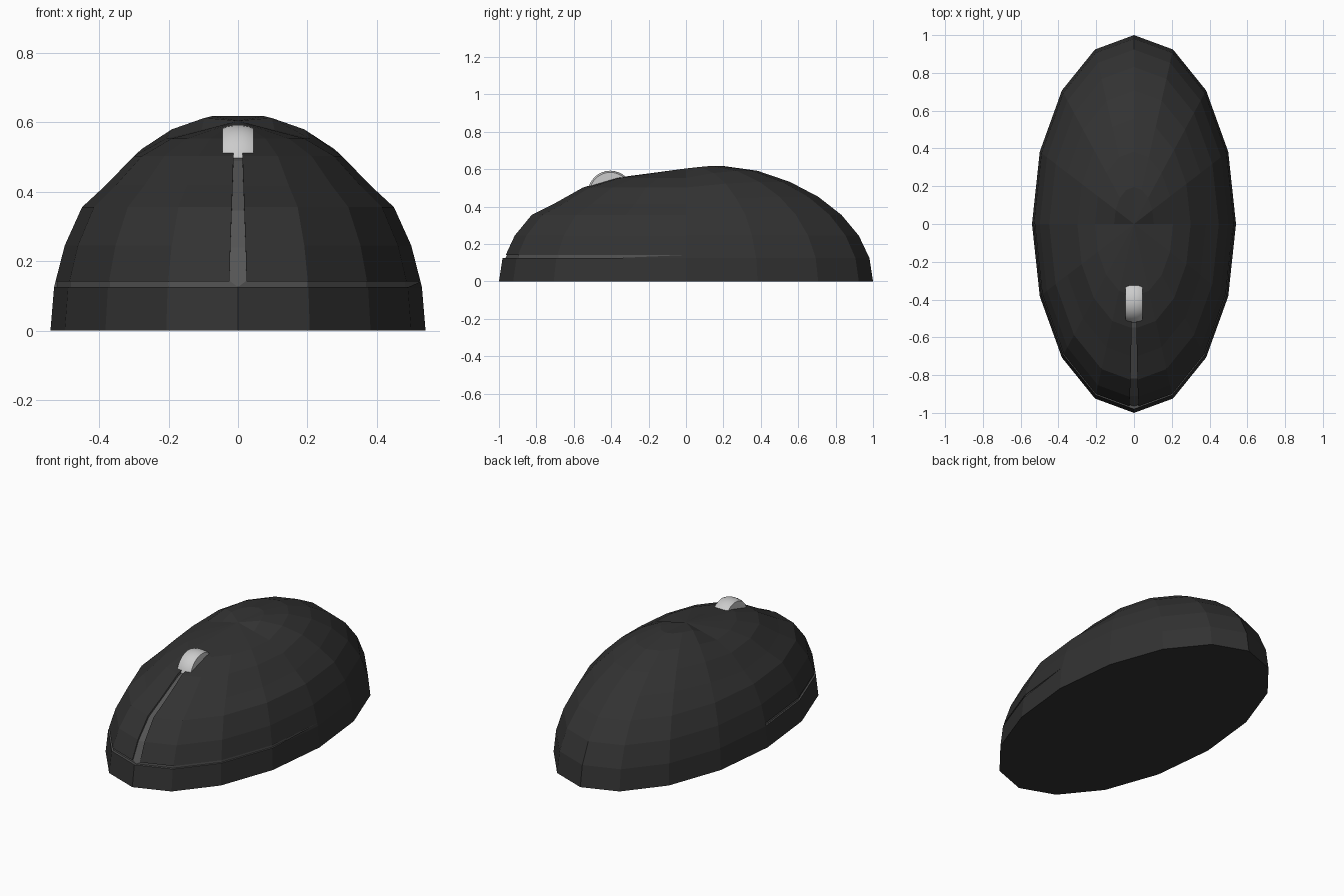
import bpy, bmesh, math

if "Cube" in bpy.data.objects:
    bpy.data.objects.remove(bpy.data.objects["Cube"])

W, L, H = 0.54, 1.0, 0.64
SEG = 16
# how far each ring sinks toward the front, from base to pole
SINK = [0, 0, 0, 0, 0.035, 0.03, 0.038, 0.05, 0.036]


def material(name, v):
    m = bpy.data.materials.new(name)
    m.diffuse_color = (v, v, v, 1)
    m.use_nodes = True
    m.node_tree.nodes["Principled BSDF"].inputs["Base Color"].default_value = m.diffuse_color
    return m


def mesh_object(name, verts, faces, mats):
    me = bpy.data.meshes.new(name)
    me.from_pydata(verts, [], faces)
    bm = bmesh.new()
    bm.from_mesh(me)
    bmesh.ops.recalc_face_normals(bm, faces=bm.faces)
    bm.to_mesh(me)
    bm.free()
    ob = bpy.data.objects.new(name, me)
    bpy.context.collection.objects.link(ob)
    for m in mats:
        me.materials.append(m)
    return ob


def loft(name, rings, mats, closed_ends=True):
    # skin a series of equal closed loops
    n = len(rings[0])
    verts = [p for r in rings for p in r]
    faces = [(i*n + j, i*n + (j+1) % n, (i+1)*n + (j+1) % n, (i+1)*n + j)
             for i in range(len(rings) - 1) for j in range(n)]
    if closed_ends:
        faces += [tuple(range(n)), tuple(range(len(verts) - n, len(verts)))]
    return mesh_object(name, verts, faces, mats)


dark = material("dark_plastic", 0.032)
seam = material("seam_grey", 0.09)


def shell_point(i, a):
    lat = i * math.pi / 16
    s = math.sin(a)
    f = max(0.0, 1 - 1.8 * s) if s > 0 else 1.0
    if i == 7:
        f = max(f, 0.2)
    r = math.cos(lat)
    return (W * r * math.cos(a), L * r * s, H * math.sin(lat) - SINK[i] * f)


# shell: low-poly half ellipsoid with a lowered front
angles = [2 * math.pi * j / SEG for j in range(SEG)]
verts = [shell_point(i, a) for i in range(8) for a in angles] + [(0, 0, H - SINK[8])]
faces = [tuple(range(SEG))]
for j in range(SEG):
    k = (j + 1) % SEG
    faces += [(i*SEG + j, i*SEG + k, (i+1)*SEG + k, (i+1)*SEG + j) for i in range(7)]
    faces.append((7*SEG + j, 7*SEG + k, 8*SEG))
shell = mesh_object("mouse_shell", verts, faces, [dark, seam])

# side seam cutter: thin band around the front half
rings = []
for j in range(9):
    a = math.pi + j * math.pi / 8
    c, s = math.cos(a), math.sin(a)
    rings.append([(W*k*c, L*k*s, z) for k, z in
                  ((0.965, 0.126), (1.06, 0.126), (1.06, 0.141), (0.965, 0.141))])
side_cut = loft("side_seam_cutter", rings, [seam])

# button seam cutter: tapered strip following the front profile
rings = []
for y, z, w in ((-0.98, 0.13, 0.025), (-0.924, 0.245, 0.022), (-0.831, 0.355, 0.018),
                (-0.556, 0.502, 0.013), (-0.45, 0.535, 0.012)):
    d = math.hypot(y, 1.6 * z)
    ny, nz = y / d, 1.6 * z / d
    rings.append([(sx * w, y + ny*o, z + nz*o) for sx, o in
                  ((-1, -0.016), (1, -0.016), (1, 0.06), (-1, 0.06))])
button_cut = loft("button_seam_cutter", rings, [seam])

for cut in (side_cut, button_cut):
    m = shell.modifiers.new(cut.name, 'BOOLEAN')
    m.operation = 'DIFFERENCE'
    m.solver = 'EXACT'
    m.material_mode = 'TRANSFER'
    m.object = cut
    bpy.context.view_layer.objects.active = shell
    bpy.ops.object.modifier_apply(modifier=m.name)
    bpy.data.objects.remove(cut)

# scroll wheel: slightly barrelled cylinder across x
rings = [[(x, -0.405 + r*math.cos(t), 0.472 + r*math.sin(t))
          for t in [2*math.pi*k/32 for k in range(32)]]
         for x, r in ((-0.045, 0.111), (-0.03, 0.117), (-0.012, 0.12),
                      (0.012, 0.12), (0.03, 0.117), (0.045, 0.111))]
wheel = loft("scroll_wheel", rings, [])
bpy.ops.object.select_all(action='DESELECT')
wheel.select_set(True)
bpy.context.view_layer.objects.active = wheel
bpy.ops.object.shade_smooth_by_angle(angle=math.radians(40))
